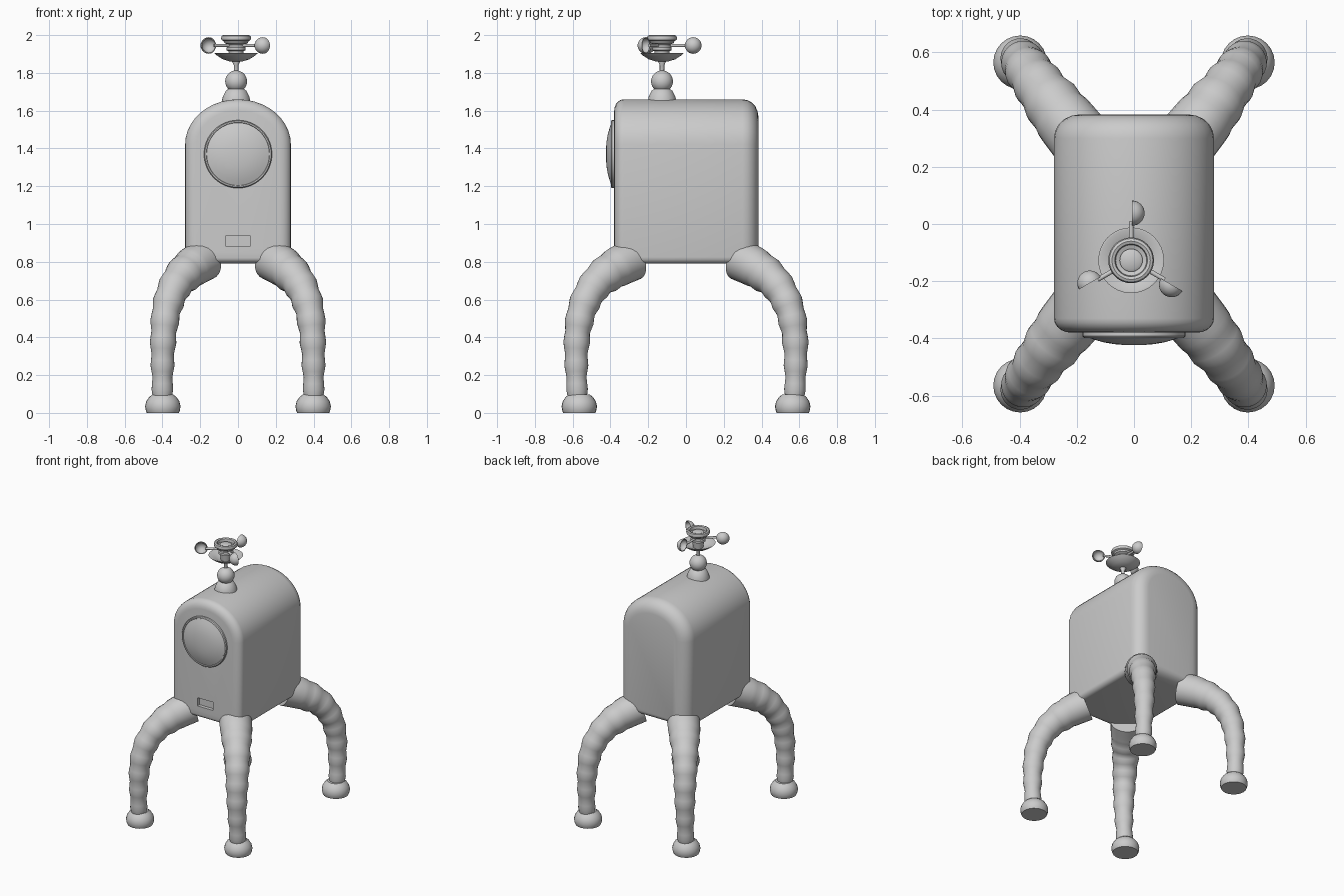
import bpy, bmesh
from math import sin, cos, pi, radians
from mathutils import Vector

if "Cube" in bpy.data.objects:
    bpy.data.objects.remove(bpy.data.objects["Cube"])


def smooth(ob, angle=35):
    bpy.ops.object.select_all(action='DESELECT')
    ob.select_set(True)
    bpy.context.view_layer.objects.active = ob
    bpy.ops.object.shade_smooth_by_angle(angle=radians(angle))
    return ob


def loft(name, rings, cap=True):
    """Skin a list of equal-length closed rings of points."""
    bm = bmesh.new()
    rows = [[bm.verts.new(p) for p in ring] for ring in rings]
    n = len(rows[0])
    for a, b in zip(rows, rows[1:]):
        for i in range(n):
            j = (i + 1) % n
            bm.faces.new((a[i], a[j], b[j], b[i]))
    if cap:
        bm.faces.new(rows[0])
        bm.faces.new(rows[-1])
    bmesh.ops.remove_doubles(bm, verts=bm.verts, dist=1e-5)
    bmesh.ops.recalc_face_normals(bm, faces=bm.faces)
    me = bpy.data.meshes.new(name)
    bm.to_mesh(me)
    bm.free()
    ob = bpy.data.objects.new(name, me)
    bpy.context.collection.objects.link(ob)
    return ob


def lathe(name, profile, loc=(0, 0, 0), axis=(0, 0, 1), n=32, angle=35):
    """Revolve (radius, height) points about an axis through loc."""
    q = Vector(axis).to_track_quat('Z', 'Y')
    rings = [[Vector(loc) + q @ Vector((r * cos(2 * pi * i / n), r * sin(2 * pi * i / n), h))
              for i in range(n)] for r, h in profile]
    return smooth(loft(name, rings, cap=False), angle)


def arc(r, a0, a1, steps, cz=0):
    """Profile points on a circle, angles measured up from the horizontal."""
    return [(r * cos(radians(a0 + (a1 - a0) * i / steps)),
             cz + r * sin(radians(a0 + (a1 - a0) * i / steps))) for i in range(steps + 1)]


# Body: arched outline lofted front to back with rounded ends
def outline(y, d):
    w, top, low = 0.28 - d, 1.66 - d, 0.79 + d * 0.5
    pts = [(w * cos(pi * i / 20), 1.42 + (top - 1.42) * sin(pi * i / 20)) for i in range(21)]
    r = 0.035
    for cx, start in ((-w + r, pi), (w - r, 1.5 * pi)):
        pts += [(cx + r * cos(start + pi / 8 * k), low + r + r * sin(start + pi / 8 * k)) for k in range(5)]
    return [(x, y, z) for x, z in pts]


STEPS = 5
front = [outline(-0.33 - 0.05 * cos(pi / 2 * i / STEPS), 0.06 * (1 - sin(pi / 2 * i / STEPS))) for i in range(STEPS + 1)]
back = [outline(0.30 + 0.083 * sin(pi / 2 * i / STEPS), 0.09 * (1 - cos(pi / 2 * i / STEPS))) for i in range(STEPS + 1)]
body = loft("body", front + back)

# Recessed slot low on the front
bpy.ops.mesh.primitive_cube_add(size=1, location=(0, -0.38, 0.91))
cutter = bpy.context.object
cutter.name = "slot_cutter"
cutter.scale = (0.125, 0.05, 0.06)
cutter.hide_render = True
cut = body.modifiers.new("slot", 'BOOLEAN')
cut.object = cutter
cut.solver = 'EXACT'
bpy.context.view_layer.objects.active = body
bpy.ops.object.modifier_apply(modifier="slot")
bpy.data.objects.remove(cutter)
smooth(body)

# Round front window: rim and domed lens
lathe("window_rim", [(0.165, -0.01), (0.18, -0.01), (0.18, 0.012), (0.175, 0.018),
                     (0.168, 0.018), (0.164, 0.01), (0.164, -0.01)], (0, -0.38, 1.37), (0, -1, 0), 48)
lathe("window_lens", [(0.166, -0.01), (0.166, 0.014), (0.14, 0.024), (0.105, 0.034),
                      (0.07, 0.04), (0.035, 0.043), (0, 0.044)], (0, -0.38, 1.37), (0, -1, 0), 48)

# Legs: tapered, slightly ribbed bent tube (x, y, z, radius), mirrored to four corners
path = [Vector(p) for p in [
    (0.178, 0.285, 0.81, 0.11), (0.25, 0.375, 0.765, 0.105), (0.325, 0.475, 0.685, 0.088),
    (0.375, 0.545, 0.56, 0.078), (0.395, 0.577, 0.40, 0.068), (0.40, 0.58, 0.22, 0.058), (0.40, 0.573, 0.05, 0.05)]]
samples = []
for i in range(len(path) - 1):
    p0, p1, p2 = path[max(i - 1, 0)], path[i], path[i + 1]
    p3 = path[min(i + 2, len(path) - 1)]
    for k in range(6):
        t = k / 6
        samples.append(0.5 * (2 * p1 + (p2 - p0) * t + (2 * p0 - 5 * p1 + 4 * p2 - p3) * t * t
                              + (3 * p1 - p0 - 3 * p2 + p3) * t ** 3))
samples.append(path[-1])
rings = []
for i, s in enumerate(samples):
    tangent = (samples[min(i + 1, len(samples) - 1)] - samples[max(i - 1, 0)]).xyz.normalized()
    side = Vector((-0.74, 0.67, 0)).normalized()
    up = side.cross(tangent).normalized()
    side = tangent.cross(up)
    r = s.w + (0.004 * sin(i * 2 * pi / 4) if i > 6 else 0)
    rings.append([s.xyz + r * (side * cos(2 * pi * k / 24) + up * sin(2 * pi * k / 24)) for k in range(24)])
leg = smooth(loft("legs", rings), 40)

# Feet: flattened pads
foot = lathe("feet", [(0, 0), (0.085, 0), (0.09, 0.012), (0.094, 0.035), (0.088, 0.06),
                      (0.074, 0.082), (0.056, 0.097), (0, 0.1)], (0.398, 0.565, 0), n=24)
for ob in (leg, foot):
    m = ob.modifiers.new("corners", 'MIRROR')
    m.use_axis = (True, True, False)

# Mast on the roof: collar, ball, stem, dish and spool-shaped hub
C = Vector((-0.01, -0.127, 0))
lathe("mast_collar", [(0, 1.61), (0.077, 1.61), (0.077, 1.645), (0.07, 1.675),
                      (0.055, 1.705), (0.04, 1.716), (0, 1.716)], C)
lathe("mast_ball", arc(0.058, -90, 90, 14, 1.755), C)
lathe("mast_stem", [(0, 1.79), (0.012, 1.79), (0.012, 1.84), (0.022, 1.862), (0.022, 1.93), (0, 1.93)], C, n=16)
lathe("dish", [(0, 1.86), (0.035, 1.861), (0.07, 1.872), (0.1, 1.891), (0.115, 1.904),
               (0.108, 1.905), (0.068, 1.885), (0.035, 1.872), (0, 1.87)], C)
lathe("hub", [(0, 1.87), (0.034, 1.87), (0.04, 1.915), (0.05, 1.92), (0.05, 1.935), (0.045, 1.942), (0.045, 1.95),
              (0.062, 1.958), (0.066, 1.968), (0.077, 1.974), (0.08, 1.984), (0.076, 1.996), (0.067, 2.0),
              (0.057, 1.996), (0.054, 1.975), (0.04, 1.97), (0.04, 1.982), (0.03, 1.988), (0, 1.99)], C)

# Three spinning arms with hollow half-round cups
for i, a in enumerate((90, 210, 330)):
    out = Vector((cos(radians(a)), sin(radians(a)), 0))
    face = Vector((-out.y, out.x, 0))
    hub_point = C + Vector((0, 0, 1.945))
    lathe(f"cup_arm_{i + 1}", [(0, 0.03), (0.008, 0.03), (0.008, 0.135), (0, 0.135)], hub_point, out, 12)
    lathe(f"cup_{i + 1}", arc(0.044, -90, 0, 8) + arc(0.039, 0, -90, 8), hub_point + out * 0.165 - face * 0.003, face, 24)
